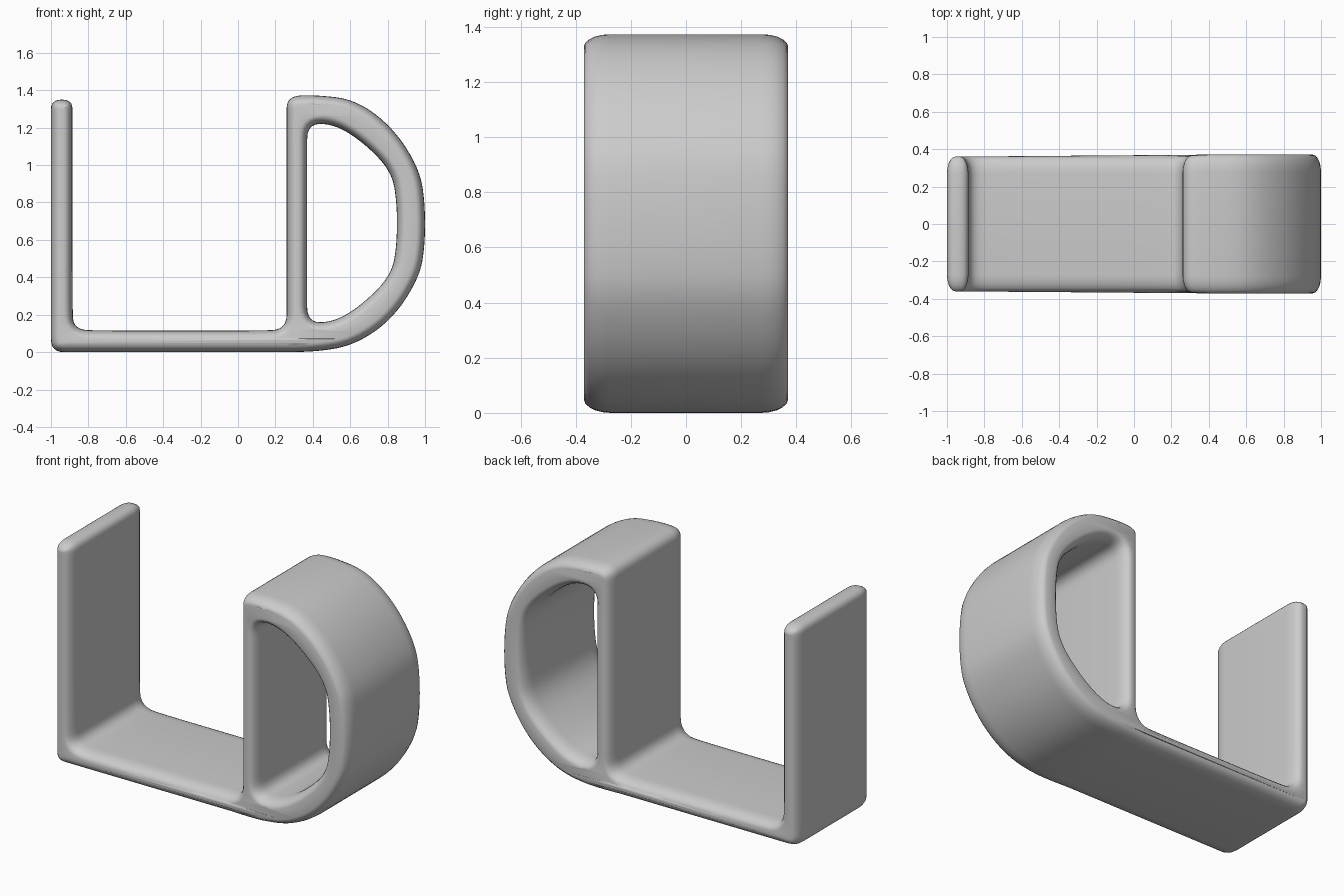
import bpy
from math import radians
from mathutils import Matrix

cube = bpy.data.objects.get("Cube")
if cube:
    bpy.data.objects.remove(cube, do_unlink=True)

HALF_WIDTH = 0.36
EDGE = 0.045      # edge rounding across the strip thickness
STRETCH = 2.0     # edge rounding is longer along the strip width

grey = bpy.data.materials.new("light_grey")
grey.use_nodes = True
colour = (0.6, 0.6, 0.6, 1)
grey.diffuse_color = colour
grey.node_tree.nodes["Principled BSDF"].inputs["Base Color"].default_value = colour

# Side profile: upright plate, flat base, post and D-shaped loop
outline = [
    (-1, 1.25), (-1, 1.35), (-0.885, 1.35), (-0.885, 1.25),
    (-0.885, 0.8), (-0.885, 0.25), (-0.88, 0.12), (-0.72, 0.115),
    (-0.3, 0.115), (0.1, 0.115), (0.26, 0.12), (0.26, 0.28),
    (0.26, 0.8), (0.26, 1.24), (0.26, 1.37), (0.42, 1.375),
    (0.63, 1.35), (0.83, 1.2), (0.97, 0.98), (1, 0.8), (1, 0.57),
    (0.97, 0.4), (0.83, 0.18), (0.63, 0.04), (0.42, 0),
    (0.1, 0), (-0.4, 0), (-0.86, 0), (-1, 0), (-1, 0.14), (-1, 0.7),
]
# Opening of the loop; the lower half mirrors the upper half
upper = [(0.37, 0.9), (0.37, 1.06), (0.37, 1.22), (0.51, 1.22),
         (0.66, 1.13), (0.82, 0.97), (0.85, 0.8)]
opening = upper + [(x, 1.38 - z) for x, z in reversed(upper)]

curve = bpy.data.curves.new("holder_profile", 'CURVE')
curve.dimensions = '2D'
curve.fill_mode = 'BOTH'
curve.resolution_u = 6
curve.extrude = HALF_WIDTH / STRETCH - EDGE
curve.bevel_depth = EDGE
curve.bevel_resolution = 4
curve.offset = -EDGE
for points in (outline, opening):
    spline = curve.splines.new('NURBS')
    spline.points.add(len(points) - 1)
    for point, (x, z) in zip(spline.points, points):
        point.co = (x, z, 0, 1)
    spline.order_u = 3
    spline.use_cyclic_u = True

# Turn the rounded profile into one solid strip
helper = bpy.data.objects.new("profile_helper", curve)
bpy.context.collection.objects.link(helper)
bpy.context.view_layer.update()
graph = bpy.context.evaluated_depsgraph_get()
mesh = bpy.data.meshes.new_from_object(helper.evaluated_get(graph))
bpy.data.objects.remove(helper, do_unlink=True)
mesh.transform(Matrix.Diagonal((1, STRETCH, 1, 1)) @ Matrix.Rotation(radians(90), 4, 'X'))
# The loop is slightly wider than the base
for v in mesh.vertices:
    v.co.y *= 1 + 0.03 * min(max((v.co.x - 0.2) / 0.2, 0), 1)

holder = bpy.data.objects.new("strip_holder", mesh)
bpy.context.collection.objects.link(holder)
mesh.materials.clear()
mesh.materials.append(grey)
bpy.context.view_layer.objects.active = holder
holder.select_set(True)
# Weld the side caps to the rounded edges
bpy.ops.object.mode_set(mode='EDIT')
bpy.ops.mesh.select_all(action='SELECT')
bpy.ops.mesh.remove_doubles(threshold=0.0005)
bpy.ops.mesh.normals_make_consistent(inside=False)
bpy.ops.object.mode_set(mode='OBJECT')
bpy.ops.object.shade_smooth_by_angle(angle=radians(40))
